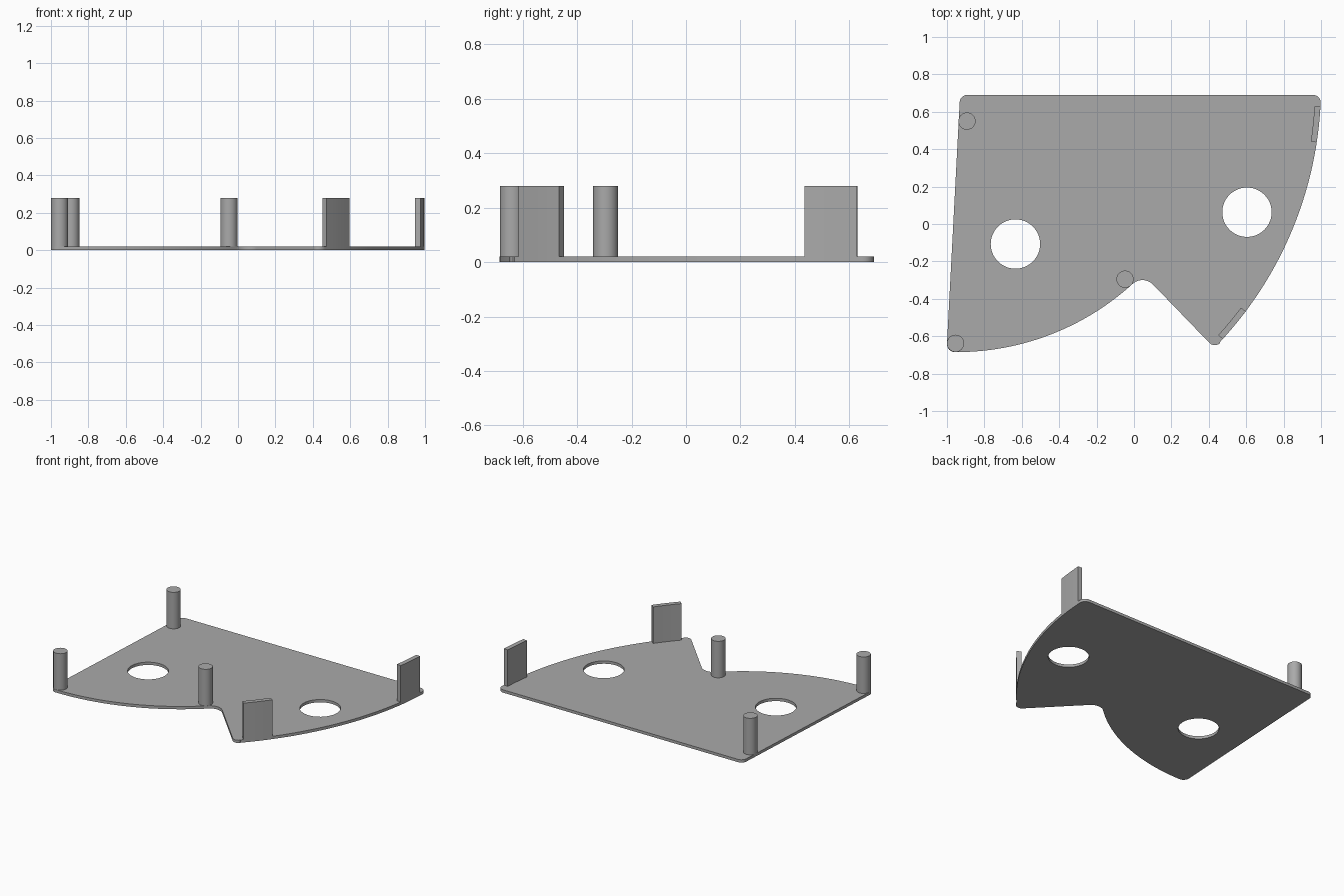
import bpy
from math import cos, sin, radians

cube = bpy.data.objects.get("Cube")
if cube:
    bpy.data.objects.remove(cube, do_unlink=True)

PLATE = 0.02              # plate thickness
TOP = 0.28                # height of posts and tabs
RIM = (-1.01, 0.74)       # centre of the large curved edge
RIM_R = 2.01

grey = bpy.data.materials.new("grey")
grey.use_nodes = True
grey.diffuse_color = (0.4, 0.4, 0.4, 1)
grey.node_tree.nodes["Principled BSDF"].inputs["Base Color"].default_value = (0.4, 0.4, 0.4, 1)


def arc(centre, r, start, end, n):
    """Points along an arc, angles in degrees."""
    angles = [radians(start + (end - start) * i / n) for i in range(n + 1)]
    return [(centre[0] + r * cos(a), centre[1] + r * sin(a)) for a in angles]


def slab(name, loops, z0, z1):
    """Extruded flat shape; loops after the first are holes."""
    curve = bpy.data.curves.new(name, "CURVE")
    curve.dimensions = "2D"
    curve.fill_mode = "BOTH"
    curve.extrude = (z1 - z0) / 2
    for loop in loops:
        spline = curve.splines.new("POLY")
        spline.points.add(len(loop) - 1)
        for point, (x, y) in zip(spline.points, loop):
            point.co = (x, y, 0, 1)
        spline.use_cyclic_u = True
    source = bpy.data.objects.new(name + "_profile", curve)
    bpy.context.collection.objects.link(source)
    bpy.context.view_layer.update()
    depsgraph = bpy.context.evaluated_depsgraph_get()
    mesh = bpy.data.meshes.new_from_object(source.evaluated_get(depsgraph))
    bpy.data.objects.remove(source, do_unlink=True)
    ob = bpy.data.objects.new(name, mesh)
    bpy.context.collection.objects.link(ob)
    ob.location.z = (z0 + z1) / 2
    finish(ob)


def finish(ob):
    ob.data.materials.clear()
    ob.data.materials.append(grey)
    bpy.ops.object.select_all(action="DESELECT")
    ob.select_set(True)
    bpy.context.view_layer.objects.active = ob
    bpy.ops.object.shade_smooth_by_angle(angle=radians(30))


# Base plate: rounded corners joined by two curved and three straight edges
outline = (
    arc((-0.958, -0.643), 0.042, 177, 268, 8)
    + arc((-0.95, 0.715), 1.4, -90, -47.7, 32)
    + arc((0.045, -0.38), 0.08, 132.3, 45, 12)[1:]
    + arc((0.432, -0.608), 0.04, 225, 316.9, 8)
    + arc(RIM, RIM_R, -43, -2.7, 40)
    + arc((0.958, 0.65), 0.04, 0, 90, 8)
    + arc((-0.892, 0.65), 0.04, 90, 177, 8)
)
holes = [arc(c, 0.132, 0, 352.5, 47) for c in ((-0.634, -0.107), (0.604, 0.063))]
slab("base_plate", [outline] + holes, 0, PLATE)

# Edge tabs following the rim
for name, start, end in (("back_tab", -8.7, -3.2), ("front_tab", -42.4, -36.9)):
    outer = arc(RIM, RIM_R, start, end, 4)
    inner = arc(RIM, RIM_R - 0.032, end, start, 4)
    slab(name, [outer + inner], PLATE / 2, TOP)

# Round posts
posts = {"back_post": (-0.893, 0.55), "corner_post": (-0.954, -0.638), "notch_post": (-0.048, -0.295)}
for name, (x, y) in posts.items():
    bpy.ops.mesh.primitive_cylinder_add(vertices=32, radius=0.046, depth=TOP - PLATE / 2,
                                        location=(x, y, (TOP + PLATE / 2) / 2))
    ob = bpy.context.object
    ob.name = name
    finish(ob)
